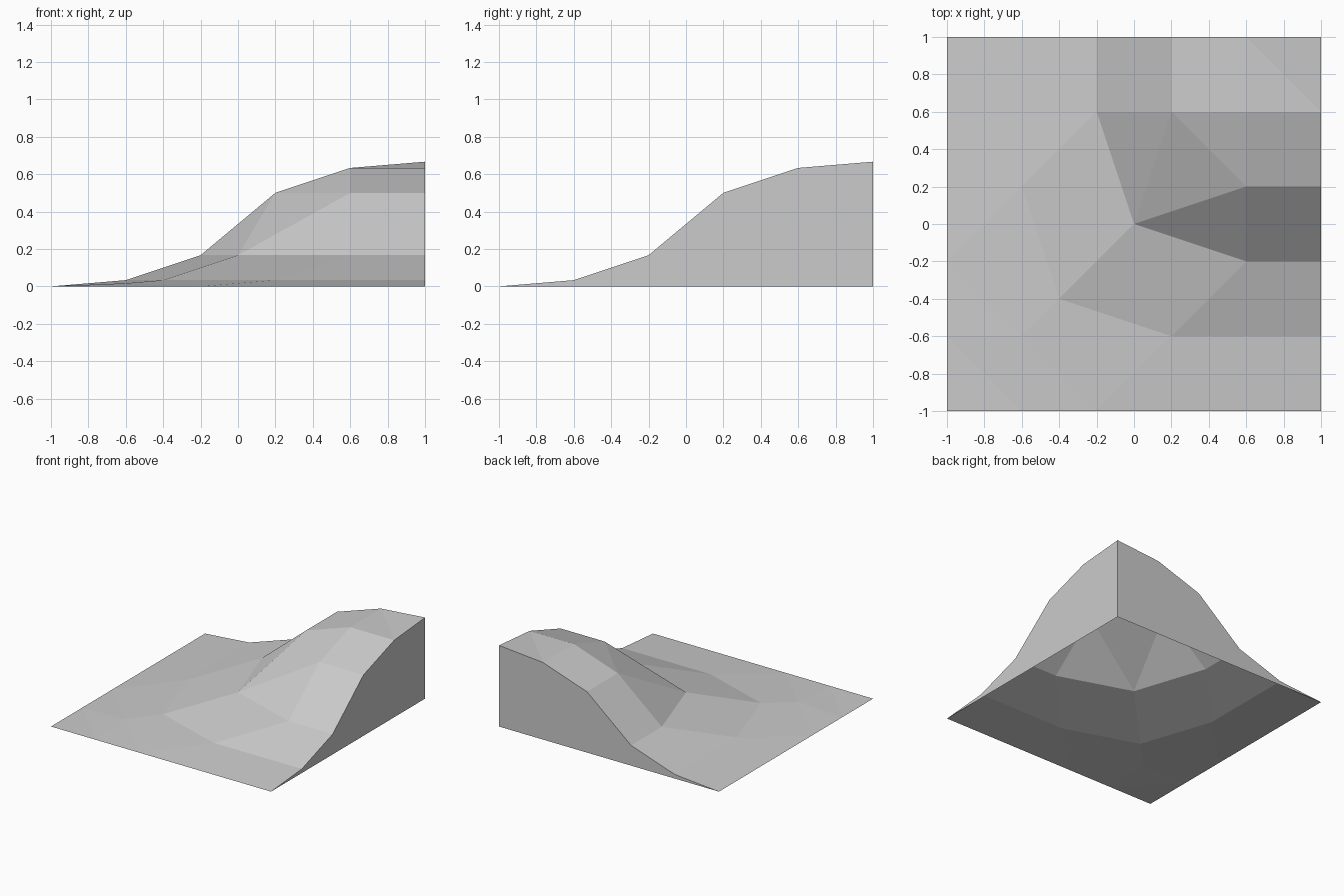
import bpy
import bmesh
from mathutils import Vector

cube = bpy.data.objects.get("Cube")
if cube:
    bpy.data.objects.remove(cube, do_unlink=True)

STEP = 0.2         # ground grid spacing
RISE = 1 / 30      # height spacing

# Corners of one half of the hill, in grid steps; the other half swaps x and y
points = {
    "foot_end": (5, -5, 0), "foot_turn": (-1, -5, 0), "flat_turn": (-3, -5, 0),
    "toe_end": (5, -3, 1), "toe_turn": (1, -3, 1),
    "slope_end": (5, -1, 5), "slope_turn": (3, -1, 5),
    "brow_end": (5, 1, 15), "brow_turn": (3, 1, 15),
    "top_end": (5, 3, 19),
    # on the diagonal
    "corner": (-5, -5, 0), "nose": (-3, -3, 0.5), "toe": (-2, -2, 1),
    "slope": (0, 0, 5), "top": (3, 3, 19), "peak": (5, 5, 20), "base": (5, 5, 0),
}

# Faces on one side of the diagonal, the last one being the upright wall
half_faces = [
    "foot_end toe_end toe_turn foot_turn",
    "toe_end slope_end slope_turn toe_turn",
    "slope_end brow_end brow_turn slope_turn",
    "brow_end top_end top brow_turn",
    "foot_turn toe_turn toe nose",
    "toe_turn slope_turn slope toe",
    "slope_turn brow_turn slope",
    "flat_turn foot_turn nose",
    "foot_end base peak top_end brow_end slope_end toe_end",
]

# Triangles across the diagonal: a diagonal point and a mirrored pair
cross_faces = [
    ("corner", "flat_turn"), ("nose", "flat_turn"), ("slope", "brow_turn"),
    ("top", "brow_turn"), ("top", "top_end"), ("peak", "top_end"),
]


def place(name, mirrored=False):
    x, y, z = points[name]
    if mirrored:
        x, y = y, x
    return Vector((x * STEP, y * STEP, z * RISE))


def add_face(bm, corners):
    face = bm.faces.new([bm.verts.new(c) for c in corners])
    face.normal_update()
    # ground faces look up, walls look outward
    if face.normal.dot(Vector((0.1, 0.1, 1))) < 0:
        face.normal_flip()


bm = bmesh.new()
for names in half_faces:
    for mirrored in (False, True):
        add_face(bm, [place(n, mirrored) for n in names.split()])
for middle, side in cross_faces:
    add_face(bm, [place(middle), place(side), place(side, True)])
bmesh.ops.remove_doubles(bm, verts=bm.verts[:], dist=0.001)

mesh = bpy.data.meshes.new("hill_corner")
bm.to_mesh(mesh)
bm.free()

# Plain grey surface
grey = bpy.data.materials.new("light_grey")
grey.use_nodes = True
colour = (0.6, 0.6, 0.6, 1)
grey.diffuse_color = colour
grey.node_tree.nodes["Principled BSDF"].inputs["Base Color"].default_value = colour
mesh.materials.append(grey)

hill = bpy.data.objects.new("hill_corner", mesh)
bpy.context.collection.objects.link(hill)
